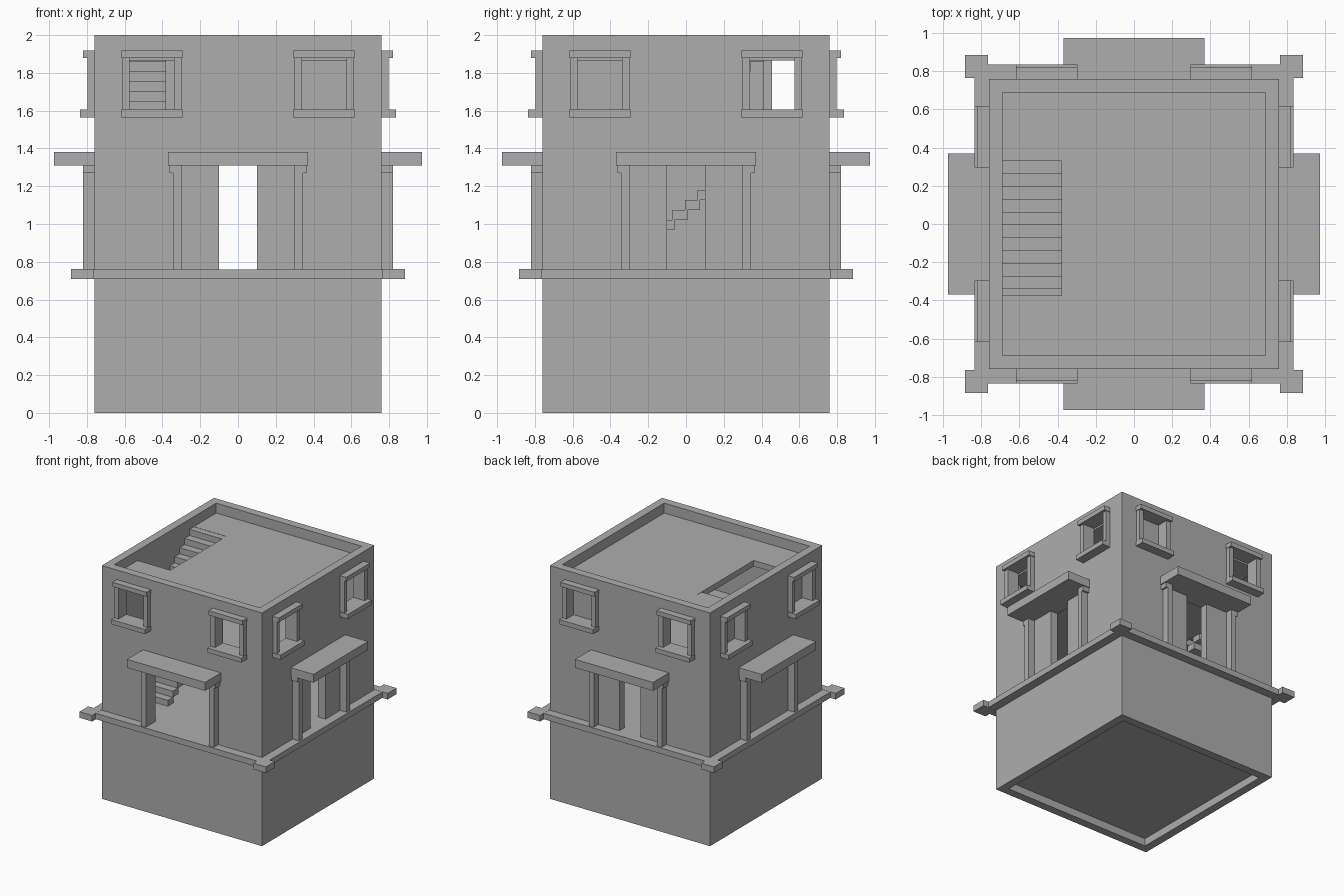
import bpy, bmesh

cube = bpy.data.objects.get("Cube")
if cube:
    bpy.data.objects.remove(cube, do_unlink=True)

grey = bpy.data.materials.new("plain_grey")
grey.use_nodes = True
grey.diffuse_color = (0.42, 0.42, 0.42, 1)
grey.node_tree.nodes["Principled BSDF"].inputs["Base Color"].default_value = grey.diffuse_color

OUT, INN = 0.76, 0.69        # outer and inner wall faces
GROUND, MID, ROOF = 0.76, 1.386, 1.915
SLAB = 0.05
DOOR_TOP = 1.31
STAIR_IN = -0.38


def build(name, boxes):
    """One object made of axis-aligned boxes: (x0, x1, y0, y1, z0, z1)."""
    bm = bmesh.new()
    for x0, x1, y0, y1, z0, z1 in boxes:
        cell = bmesh.ops.create_cube(bm, size=1)["verts"]
        for v in cell:
            v.co.x = x1 if v.co.x > 0 else x0
            v.co.y = y1 if v.co.y > 0 else y0
            v.co.z = z1 if v.co.z > 0 else z0
    mesh = bpy.data.meshes.new(name)
    bm.to_mesh(mesh)
    bm.free()
    mesh.materials.append(grey)
    obj = bpy.data.objects.new(name, mesh)
    bpy.context.collection.objects.link(obj)
    return obj


def on_side(side, u0, u1, o0, o1, z0, z1):
    """Box placed along a wall: u runs along it, o is the distance outward."""
    if side in ("front", "left"):
        o0, o1 = -o1, -o0
    if side in ("front", "back"):
        return (u0, u1, o0, o1, z0, z1)
    return (o0, o1, u0, u1, z0, z1)


def mirrored(a, b):
    return [(a, b), (-b, -a)]


SIDES = ("front", "back", "right", "left")
door_half = {"front": 0.3, "back": 0.1, "right": 0.1}

# Walls, hollowed and pierced by doors and windows
cuts = []
for side in SIDES:
    if side in door_half:
        w = door_half[side]
        cuts.append(on_side(side, -w, w, 0.6, 0.9, GROUND, DOOR_TOP))
    for u0, u1 in mirrored(0.34, 0.575):
        cuts.append(on_side(side, u0, u1, 0.6, 0.9, 1.605, 1.88))

walls = build("walls", [(-OUT, OUT, -OUT, OUT, 0, 2)])


def carve(obj, boxes):
    cutter = build("cutter", boxes)
    cutter.hide_render = True
    mod = obj.modifiers.new("carve", "BOOLEAN")
    mod.operation = "DIFFERENCE"
    mod.solver = "EXACT"
    mod.object = cutter
    bpy.context.view_layer.objects.active = obj
    bpy.ops.object.modifier_apply(modifier=mod.name)
    bpy.data.objects.remove(cutter, do_unlink=True)


carve(walls, [(-INN, INN, -INN, INN, GROUND, 2.2),
              (-INN, INN, -INN, INN, -0.2, 0.065)])
carve(walls, cuts)


# Upper floor and roof, each with a stair opening
def slab(name, top):
    z = (top - SLAB, top)
    build(name, [(STAIR_IN, INN, -INN, INN, *z),
                 (-INN, STAIR_IN, 0.385, INN, *z),
                 (-INN, STAIR_IN, -INN, -0.375, *z)])


slab("upper_floor", MID)
slab("roof", ROOF)


# Two stacked flights of overlapping block steps
def flight(name, top, first):
    rise, run = 0.0527, 0.067
    steps = []
    for i in range(first, 11):
        y, z = -0.341 + run * i, top - rise * (10 - i)
        steps.append((-INN, STAIR_IN, y, y + 0.08, z - rise, z))
    build(name, steps)


flight("lower_stairs", MID + 0.005, -1)
flight("upper_stairs", ROOF - 0.002, 0)
build("stair_end_wall", [(-INN, -0.34, 0.41, 0.455, MID, ROOF - SLAB)])

# Closed backs of the blind windows
build("blind_panels", [
    on_side("back", 0.33, 0.58, INN, 0.7, 1.6, 1.885),
    on_side("left", -0.58, -0.33, INN, 0.7, 1.6, 1.885),
    on_side("left", 0.33, 0.455, INN, 0.7, 1.6, 1.885)])

# Ledge around the base with square corner blocks
ledge = [on_side(s, -0.8, 0.8, 0.75, 0.835, 0.71, GROUND) for s in SIDES]
build("base_ledge", ledge)
build("ledge_corners", [(x0, x1, y0, y1, 0.709, 0.761)
                        for x0, x1 in mirrored(0.765, 0.885)
                        for y0, y1 in mirrored(0.765, 0.885)])

# Porches and window frames on every side
for side in SIDES:
    build(side + "_canopy", [on_side(side, -0.37, 0.37, 0.75, 0.975, DOOR_TOP, 1.382)])
    posts = []
    for u0, u1 in mirrored(0.3, 0.345):
        posts.append(on_side(side, u0, u1, 0.755, 0.82, GROUND, 1.27))
    for u0, u1 in mirrored(0.3, 0.362):
        posts.append(on_side(side, u0, u1, 0.755, 0.82, 1.27, DOOR_TOP))
    build(side + "_porch_posts", posts)

    frames = []
    for u0, u1 in mirrored(0.295, 0.618):
        frames.append(on_side(side, u0, u1, 0.75, 0.82, 1.88, 1.918))
        frames.append(on_side(side, u0, u1, 0.75, 0.837, 1.565, 1.605))
    for a, b in ((0.3, 0.34), (0.575, 0.613)):
        for u0, u1 in mirrored(a, b):
            frames.append(on_side(side, u0, u1, 0.75, 0.798, 1.605, 1.88))
    build(side + "_window_frames", frames)
